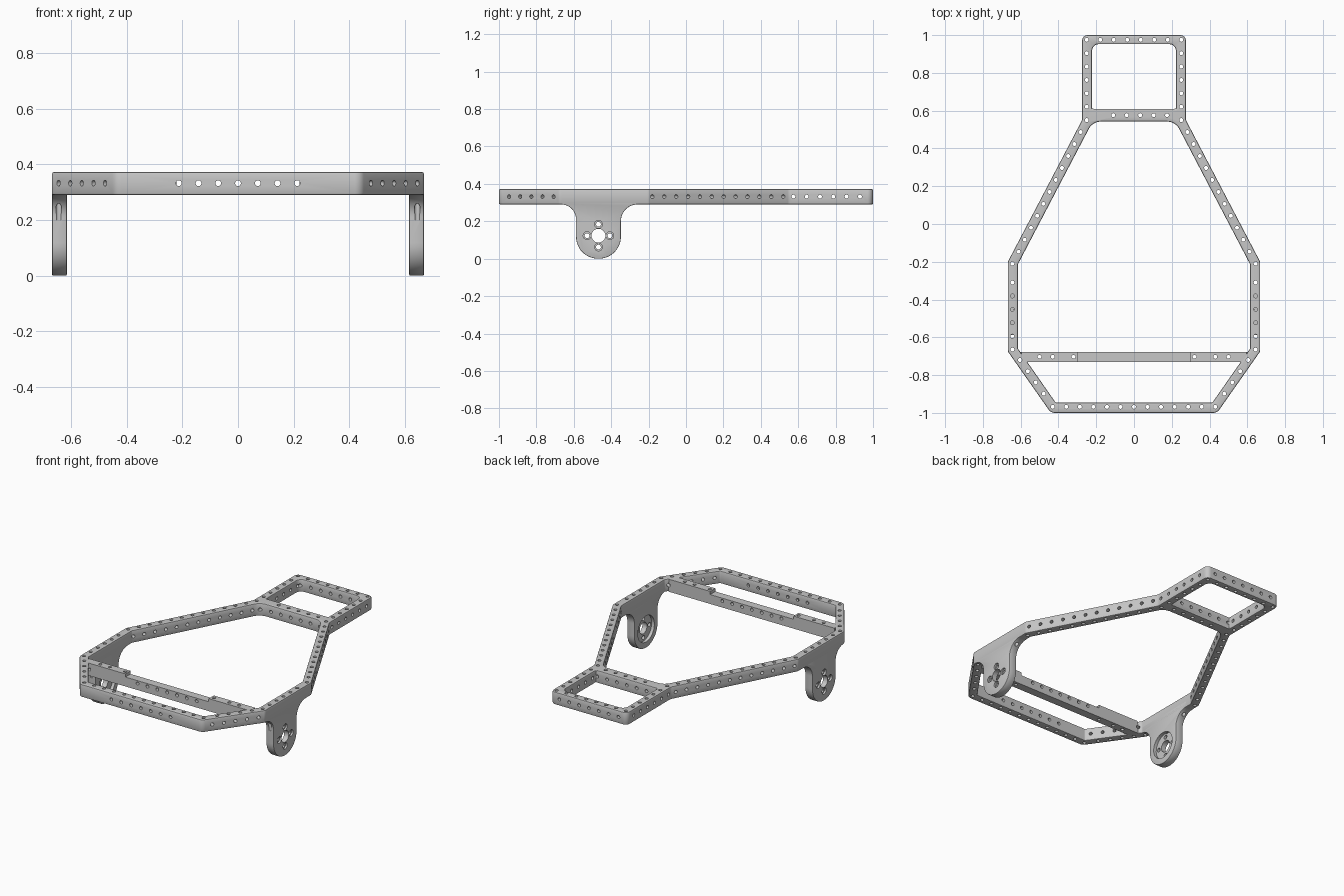
import bpy, bmesh, math
from mathutils import Vector

if "Cube" in bpy.data.objects:
    bpy.data.objects.remove(bpy.data.objects["Cube"])

grey = bpy.data.materials.new("satin_grey")
grey.use_nodes = True
GREY = (0.57, 0.57, 0.57, 1)
grey.diffuse_color = GREY
grey.node_tree.nodes["Principled BSDF"].inputs["Base Color"].default_value = GREY

BOTTOM, TOP, MID = 0.29, 0.372, 0.332
HOLE = 0.0105


def add_object(name, bm):
    bmesh.ops.recalc_face_normals(bm, faces=bm.faces)
    mesh = bpy.data.meshes.new(name)
    bm.to_mesh(mesh)
    bm.free()
    mesh.materials.append(grey)
    obj = bpy.data.objects.new(name, mesh)
    bpy.context.collection.objects.link(obj)
    return obj


def rounded(corners, steps=8):
    """Outline from (a, b, radius) corners."""
    out = []
    for i, (x, y, r) in enumerate(corners):
        p = Vector((x, y))
        if r == 0:
            out.append(p)
            continue
        a = (Vector(corners[i - 1][:2]) - p).normalized()
        b = (Vector(corners[(i + 1) % len(corners)][:2]) - p).normalized()
        half = a.angle(b) / 2
        centre = p + (a + b).normalized() * (r / math.sin(half))
        t = r / math.tan(half)
        start = (p + a * t - centre).normalized()
        end = (p + b * t - centre).normalized()
        out += [centre + start.slerp(end, k / steps).normalized() * r for k in range(steps + 1)]
    return out


def mirrored(half):
    return half + [(-x, y, r) for x, y, r in reversed(half)]


def prism(name, outline, lo, hi, axis="z"):
    bm = bmesh.new()
    place = (lambda p: (p.x, p.y, lo)) if axis == "z" else (lambda p: (lo, p.x, p.y))
    face = bm.faces.new([bm.verts.new(place(p)) for p in outline])
    new = bmesh.ops.extrude_face_region(bm, geom=[face])["geom"]
    depth = hi - lo
    shift = (0, 0, depth) if axis == "z" else (depth, 0, 0)
    bmesh.ops.translate(bm, vec=shift, verts=[v for v in new if isinstance(v, bmesh.types.BMVert)])
    return add_object(name, bm)


def box(name, x0, x1, y0, y1, z0, z1):
    return prism(name, [Vector(p) for p in ((x0, y0), (x1, y0), (x1, y1), (x0, y1))], z0, z1)


def drills(name, holes):
    """One cutter from (centre, direction, length, radius) cylinders."""
    bm = bmesh.new()
    for centre, direction, length, radius in holes:
        m = Vector(direction).to_track_quat("Z", "Y").to_matrix().to_4x4()
        m.translation = centre
        bmesh.ops.create_cone(bm, cap_ends=True, segments=32 if radius > 0.03 else 14,
                              radius1=radius, radius2=radius, depth=length, matrix=m)
    obj = add_object(name, bm)
    obj.hide_render = True
    return obj


def apply(obj, mod):
    bpy.context.view_layer.objects.active = obj
    bpy.ops.object.modifier_apply(modifier=mod.name)


def cut(obj, cutter):
    mod = obj.modifiers.new("cut", "BOOLEAN")
    mod.operation, mod.solver, mod.object = "DIFFERENCE", "EXACT", cutter
    mod.use_self = True
    apply(obj, mod)


def soften(obj, width):
    mod = obj.modifiers.new("soft_edges", "BEVEL")
    mod.width, mod.segments = width, 2
    mod.limit_method, mod.angle_limit = "ANGLE", math.radians(60)
    apply(obj, mod)


def row(a, b, n):
    a, b = Vector(a), Vector(b)
    return [a.lerp(b, k / (n - 1)) for k in range(n)]


# Main frame ring with two openings
frame = prism("main_frame", rounded(mirrored([
    (0.275, 1.0, 0.03), (0.275, 0.55, 0.03), (0.668, -0.2, 0.03),
    (0.668, -0.675, 0.03), (0.44, -1.0, 0.04)])), BOTTOM, TOP)
main_opening = prism("main_opening", rounded(mirrored([
    (0.219, 0.542, 0.07), (0.615, -0.214, 0.02),
    (0.615, -0.659, 0.02), (0.415, -0.945, 0.01)])), 0.1, 0.6)
rear_opening = prism("rear_opening", rounded(mirrored([
    (0.222, 0.952, 0.035), (0.222, 0.61, 0)])), 0.1, 0.6)
for opening in (main_opening, rear_opening):
    cut(frame, opening)
    bpy.data.objects.remove(opening)
soften(frame, 0.007)

# Front crossbar with a raised tab at each end
parts = [frame, box("front_crossbar", -0.6, 0.6, -0.73, -0.677, BOTTOM, 0.351)]
for side, s in (("left", 1), ("right", -1)):
    x0, x1 = sorted((s * 0.3, s * 0.595))
    parts.append(box(side + "_crossbar_tab", x0, x1, -0.73, -0.677, 0.35, TOP - 0.0005))

# Wheel mounts hanging from the side rails
mount_profile = rounded([
    (-0.672, 0.33, 0), (-0.672, 0.2905, 0), (-0.588, 0.2905, 0.08), (-0.588, 0, 0.118),
    (-0.348, 0, 0.118), (-0.348, 0.2905, 0.09), (-0.25, 0.2905, 0), (-0.25, 0.33, 0)], 12)
HUB_Y, HUB_Z = -0.468, 0.123
for side, s in (("left", 1), ("right", -1)):
    lo, hi = sorted((s * 0.615, s * 0.6678))
    mount = prism(side + "_wheel_mount", mount_profile, lo, hi, "x")
    soften(mount, 0.007)
    across = (1, 0, 0)
    recess = drills("hub_recess", [((s * 0.61, HUB_Y, HUB_Z), across, 0.05, 0.085)])
    bores, sinks = [((s * 0.64, HUB_Y, HUB_Z), across, 0.2, 0.037)], []
    for dy, dz in ((1, 0), (-1, 0), (0, 1), (0, -1)):
        y, z = HUB_Y + dy * 0.061, HUB_Z + dz * 0.061
        bores.append(((s * 0.64, y, z), across, 0.2, 0.013))
        sinks.append(((s * 0.668, y, z), across, 0.024, 0.021))
    for cutter in (recess, drills("hub_bores", bores), drills("bolt_sinks", sinks)):
        cut(mount, cutter)
        bpy.data.objects.remove(cutter)
    parts.append(mount)

# Vertical hole pattern along every rail
spots = row((0.25, 0.975), (0.25, 0.55), 7)
spots += row((0.25, 0.55), (0.644, -0.21), 13)[1:]
spots += row((0.644, -0.31), (0.644, -0.665), 6)
spots += row((0.604, -0.72), (0.478, -0.898), 4)
spots += [Vector((x, -0.703)) for x in (0.32, 0.43, 0.5)]
spots += [Vector((-p.x, p.y)) for p in spots]
spots += row((-0.179, 0.975), (0.179, 0.975), 6)
spots += row((-0.43, -0.968), (0.43, -0.968), 13)
spots += row((-0.11, 0.576), (0.175, 0.576), 5)
vertical = drills("vertical_holes", [((p.x, p.y, 0.35), (0, 0, 1), 0.3, HOLE) for p in spots])

# Sideways hole pattern, square to each rail
holes = []
for s in (1, -1):
    for p in row((0.634, -0.192), (0.267, 0.508), 12):
        holes.append(((s * p.x, p.y, MID), (s * 0.886, 0.464, 0), 0.075, HOLE))
    for p in row((0.623, -0.693), (0.456, -0.931), 5):
        holes.append(((s * p.x, p.y, MID), (s * 0.819, -0.574, 0), 0.075, HOLE))
for p in row((0, 0.574), (0, 0.93), 6):
    holes.append(((0, p.y, MID), (1, 0, 0), 0.6, HOLE))
for p in row((-0.213, 0), (0.213, 0), 7):
    for y in (-0.972, -0.703, 0.576, 0.977):
        holes.append(((p.x, y, MID), (0, 1, 0), 0.11, HOLE))
sideways = drills("sideways_holes", holes)

for part in parts:
    cut(part, vertical)
    if "tab" not in part.name and "mount" not in part.name:
        cut(part, sideways)
for cutter in (vertical, sideways):
    bpy.data.objects.remove(cutter)

# Smooth shading with crisp edges
bpy.ops.object.select_all(action="DESELECT")
for part in parts:
    part.select_set(True)
bpy.context.view_layer.objects.active = frame
bpy.ops.object.shade_smooth_by_angle(angle=math.radians(30))
